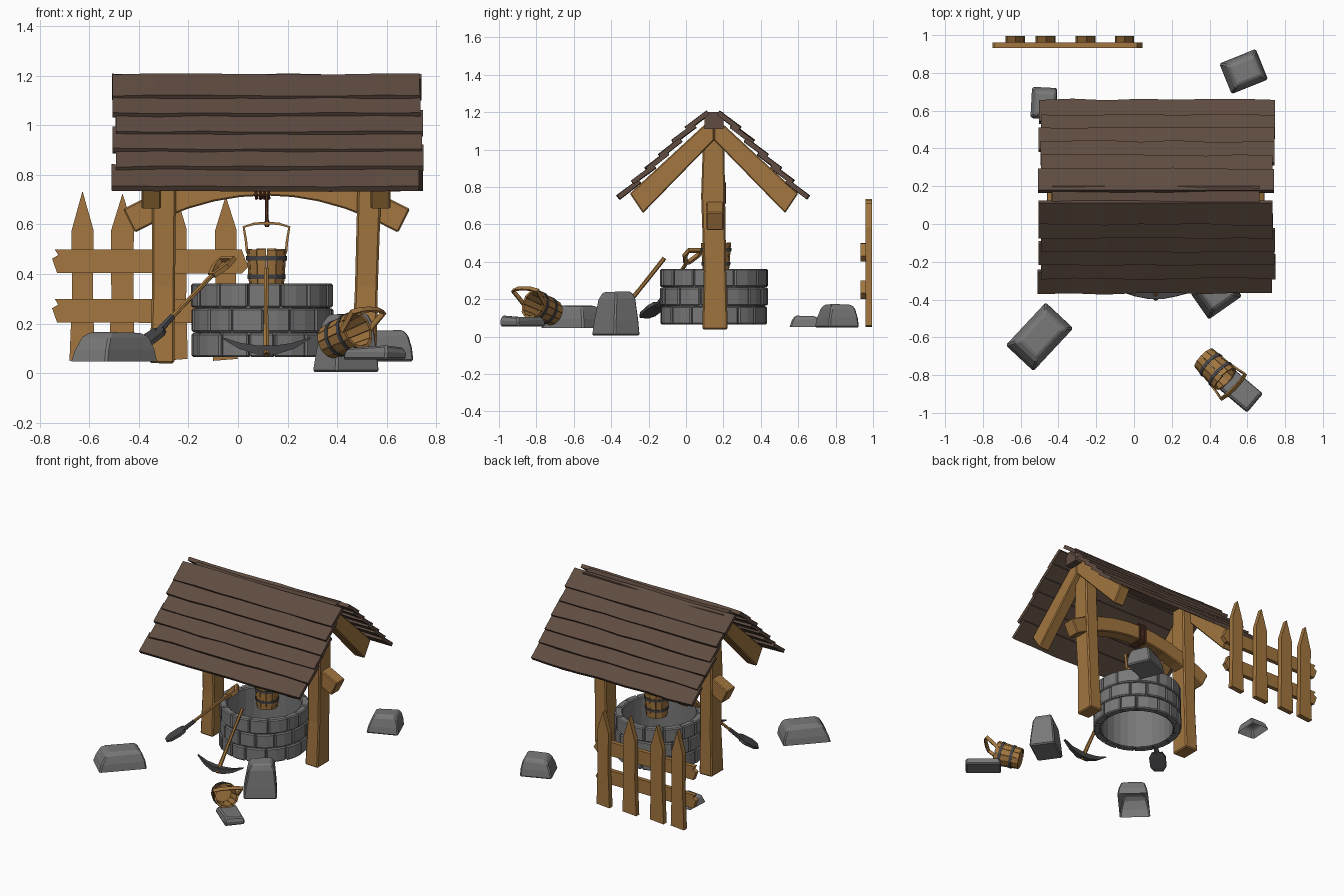
import bpy, math, random
from mathutils import Vector as V, Matrix as M

if "Cube" in bpy.data.objects:
    bpy.data.objects.remove(bpy.data.objects["Cube"])
random.seed(4)
J = lambda a: random.uniform(-a, a)

def material(name, col):
    m = bpy.data.materials.new(name)
    m.diffuse_color = (*col, 1)
    m.use_nodes = True
    m.node_tree.nodes["Principled BSDF"].inputs["Base Color"].default_value = m.diffuse_color
    return m

WOOD = material("wood", (0.36, 0.18, 0.05))
ROOF = material("roof_wood", (0.115, 0.072, 0.052))
IRON = material("iron", (0.06, 0.06, 0.065))
ROPE = material("rope", (0.11, 0.04, 0.02))
STONE = material("stone", (0.19, 0.19, 0.19))

def mesh(name, verts, faces, mat, bevel=0):
    me = bpy.data.meshes.new(name)
    me.from_pydata([tuple(v) for v in verts], [], faces)
    me.materials.append(mat)
    ob = bpy.data.objects.new(name, me)
    bpy.context.collection.objects.link(ob)
    if bevel:
        b = ob.modifiers.new("bevel", 'BEVEL')
        b.width, b.segments = bevel, 1
    return ob

def loft(name, rings, mat, bevel=0, caps=(True, True), closed=False):
    n, m = len(rings[0]), len(rings)
    f = []
    for i in range(m if closed else m - 1):
        a, b = i * n, (i + 1) % m * n
        f += [(a + k, a + (k + 1) % n, b + (k + 1) % n, b + k) for k in range(n)]
    if not closed:
        if caps[0]: f.append(tuple(range(n))[::-1])
        if caps[1]: f.append(tuple(range((m - 1) * n, m * n)))
    return mesh(name, [v for r in rings for v in r], f, mat, bevel)

def sweep(name, pts, sizes, mat, ref=(0, 1, 0), n=4, bevel=0, closed=False):
    """Sweep an n-sided section; sizes are half extents (along ref, across)."""
    pts = [V(p) for p in pts]
    if isinstance(sizes, tuple): sizes = [sizes] * len(pts)
    rings, c = [], len(pts)
    for i, p in enumerate(pts):
        q, r = (pts[(i + 1) % c], pts[i - 1]) if closed else (pts[min(i + 1, c - 1)], pts[max(i - 1, 0)])
        t = (q - r).normalized()
        a = V(ref)
        a = (a - t * a.dot(t)).normalized()
        b = t.cross(a)
        s = math.sqrt(2) if n == 4 else 1
        ang = [2 * math.pi * k / n + math.pi / n for k in range(n)]
        rings.append([p + a * sizes[i][0] * s * math.cos(w) + b * sizes[i][1] * s * math.sin(w) for w in ang])
    return loft(name, rings, mat, bevel, closed=closed)

def box(name, lo, hi, mat, bevel=0):
    (a, b, c), (d, e, f) = lo, hi
    return loft(name, [[(a, b, z), (d, b, z), (d, e, z), (a, e, z)] for z in (c, f)], mat, bevel)

def prism_x(name, prof, x0, x1, mat, bevel=0):
    return loft(name, [[(x, y, z) for y, z in prof] for x in (x0, x1)], mat, bevel)

# Roof: six overlapping planks on each slope, rough edges
RY = 0.145
for side, label in ((-1, "front"), (1, "back")):
    for i, zl in enumerate((1.10, 1.03, 0.955, 0.885, 0.815, 0.735)):
        d = 0.5 - (zl - 0.735)
        rings = []
        x0, x1 = -0.5 + J(0.01), 0.74 + J(0.01)
        tilt = J(0.006)
        for k in range(8):
            t, e, h = k / 7, J(0.005), J(0.003)
            prof = ((d + e, zl + h), (d - 0.115, zl + 0.087 + h), (d - 0.1, zl + 0.107 + h), (d + 0.014 + e, zl + 0.02 + h))
            rings.append([(x0 + (x1 - x0) * t, RY + side * y, z + tilt * (t - 0.5)) for y, z in prof])
        loft(f"roof_plank_{label}_{i+1}", rings, ROOF)
sweep("ridge_beam", [(-0.435, 0.15, 1.15), (-0.1, 0.15, 1.142), (0.3, 0.15, 1.15), (0.665, 0.15, 1.155)], (0.05, 0.045), ROOF)

# Rafters under the roof at both ends
for x0, x1, label in ((-0.39, -0.31, "left"), (0.535, 0.615, "right")):
    for s, sl in ((-1, "front"), (1, "back")):
        prof = [(0, 1.05), (0, 1.18), (0.45, 0.765), (0.38, 0.66)]
        prism_x(f"rafter_{label}_{sl}", [(0.15 + s * y, z) for y, z in prof], x0, x1, WOOD, 0.006)

# Posts, slightly crooked
for label, xs in (("left", (-0.307, -0.3, -0.298, -0.293)), ("right", (0.508, 0.518, 0.53, 0.535))):
    pts = [(x, y, z) for x, y, z in zip(xs, (0.155, 0.155, 0.145, 0.148), (0.04, 0.35, 0.75, 1.12))]
    sweep(f"post_{label}", pts, [(0.068, 0.05), (0.06, 0.046), (0.064, 0.048), (0.055, 0.045)], WOOD, bevel=0.008)

# Arched crossbeam carrying the rope
arch = [(0.115 + u * 0.555, 0.155, 0.77 - 0.155 * u * u) for u in [k / 5 - 1 for k in range(11)]]
sweep("arched_crossbeam", arch, (0.045, 0.053), WOOD, bevel=0.006)

# Well: three staggered brick courses round an inner ring
WX, WY = 0.1, 0.15
def arc_block(name, a0, a1, r0, r1, z0, z1, steps, bevel=0, closed=False):
    rings = []
    for k in range(steps if closed else steps + 1):
        a = a0 + (a1 - a0) * k / steps
        rings.append([(WX + r * math.cos(a), WY + r * math.sin(a), z) for r, z in ((r0, z0), (r1, z0), (r1, z1), (r0, z1))])
    return loft(name, rings, STONE, bevel, closed=closed)

arc_block("well_lining", 0, 2 * math.pi, 0.236, 0.272, 0.07, 0.355, 28, closed=True)
for c in range(3):
    cuts = [2 * math.pi * (k + 0.5 * (c % 2) + J(0.12)) / 14 for k in range(14)]
    cuts.append(cuts[0] + 2 * math.pi)
    for k in range(14):
        arc_block(f"well_brick_{c+1}_{k+1}", cuts[k] + 0.008, cuts[k + 1] - 0.008, 0.238, 0.286 + J(0.004),
                  0.065 + c * 0.1, 0.162 + c * 0.1, 2, 0.007)

# Buckets: staves, base, two hoops and a bail handle
def bucket(name, mat, bail):
    obs, H, N = [], 0.165, 12
    rad = lambda z: 0.069 + 0.012 * z / H
    P = lambda r, a, z: (r * math.cos(a), r * math.sin(a), z)
    for k in range(N):
        a0, a1 = 2 * math.pi * (k + 0.03) / N, 2 * math.pi * (k + 0.97) / N
        top = H + J(0.003)
        obs.append(loft(f"{name}_stave_{k+1}", [[P(rad(z) - 0.013, a0, z), P(rad(z), a0, z), P(rad(z), a1, z),
                   P(rad(z) - 0.013, a1, z)] for z in (0, top)], WOOD))
    A = [2 * math.pi * k / N for k in range(N)]
    obs.append(loft(f"{name}_base", [[P(0.064, a, z) for a in A] for z in (0.006, 0.02)], WOOD))
    for j, z in enumerate((0.045, 0.12)):
        rings = [[P(rad(h) + o, a, h) for o, h in ((-0.004, z), (0.004, z), (0.004, z + 0.018), (-0.004, z + 0.018))] for a in A]
        obs.append(loft(f"{name}_hoop_{j+1}", rings, IRON, closed=True))
    prof = [(-0.078, 0), (-0.083, 0.05), (-0.092, 0.105), (-0.05, 0.118), (0, 0.121), (0.05, 0.118), (0.092, 0.105), (0.083, 0.05), (0.078, 0)]
    s, c = math.sin(bail), math.cos(bail)
    pts = [(x, s * h, H - 0.015 + c * h) for x, h in prof]
    obs.append(sweep(f"{name}_handle", pts, (0.011, 0.005), WOOD, ref=(0, c, -s)))
    for o in obs: o.matrix_world = mat

bucket("hanging_bucket", M.Translation((0.115, 0.16, 0.335)), 0)
axis = V((0.68, -0.66, 0.3)).normalized()
side = V((0.66, 0.68, 0)).normalized()
rot = M((side, axis.cross(side), axis)).transposed().to_4x4()
bucket("fallen_bucket", M.Translation((0.37, -0.71, 0.125)) @ rot, 0.5)

# Rope: drop line and coils round the crossbeam
sweep("rope_line", [(0.117, 0.16, 0.595), (0.115, 0.16, 0.65), (0.117, 0.16, 0.72)], (0.007, 0.007), ROPE, n=6)
sweep("rope_knot", [(0.117, 0.16, 0.59), (0.117, 0.16, 0.605), (0.117, 0.16, 0.62)], [(0.008, 0.008), (0.012, 0.012), (0.007, 0.007)], ROPE, n=6)
for k in range(4):
    x = 0.075 + k * 0.016
    ring = [(x + J(0.002), 0.155 + y * 0.053, 0.768 + z * 0.062) for y, z in
            ((-1, -0.85), (-0.85, -1), (0.85, -1), (1, -0.85), (1, 0.85), (0.85, 1), (-0.85, 1), (-1, 0.85))]
    sweep(f"rope_coil_{k+1}", ring, (0.007, 0.007), ROPE, ref=(1, 0, 0), n=6, closed=True)

# Fence: four pointed pickets on two broken-ended rails
for i, (x, top, w) in enumerate(((-0.628, 0.735, 0.046), (-0.468, 0.725, 0.048), (-0.255, 0.73, 0.048), (-0.05, 0.715, 0.045))):
    prof = [(-w - 0.006, 0.05), (w + 0.004, 0.058), (w - 0.003, 0.3), (w - 0.002, 0.58), (0, top), (-w + 0.002, 0.575), (-w + 0.004, 0.3)]
    lean = J(0.008)
    loft(f"fence_picket_{i+1}", [[(x + px + lean * pz, y, pz) for px, pz in prof] for y in (0.96, 0.995)], WOOD)
for label, z, x1 in (("upper", 0.452, 0.045), ("lower", 0.252, 0.03)):
    prof = [(-0.73, -0.047), (x1 - 0.03, -0.05), (x1, -0.02), (x1 - 0.015, 0.005), (x1 - 0.03, 0.047), (-0.74, 0.048), (-0.725, 0.025), (-0.75, 0.01)]
    loft(f"fence_rail_{label}", [[(px, y, z + pz) for px, pz in prof] for y in (0.932, 0.962)], WOOD)

# Shovel leaning on the well
top, base = V((-0.095, 0.01, 0.405)), V((-0.325, -0.15, 0.165))
d = (top - base).normalized()
across = V((0.57, -0.82, 0))
sweep("shovel_shaft", [base + d * 0.05, (top + base) / 2, top], (0.01, 0.01), WOOD, ref=across, n=6)
sweep("shovel_socket", [base, base + d * 0.1], [(0.018, 0.016), (0.013, 0.013)], IRON, ref=across, n=6)
fwd = V((-0.6, -0.6, -0.5)).normalized()
sweep("shovel_blade", [base + d * 0.015, base + fwd * 0.02, base + fwd * 0.09, base + fwd * 0.125],
      [(0.035, 0.01), (0.055, 0.009), (0.052, 0.008), (0.03, 0.004)], IRON, ref=across)
grip = [top + across * u + d * v for u, v in ((-0.012, -0.01), (-0.042, 0.045), (-0.04, 0.085), (0.04, 0.085), (0.042, 0.045), (0.012, -0.01))]
sweep("shovel_grip", grip, (0.01, 0.01), WOOD, ref=d.cross(across), closed=True)

# Pickaxe leaning on the well
sweep("pickaxe_handle", [(0.115, -0.395, 0.075), (0.113, -0.25, 0.25), (0.115, -0.115, 0.42)],
      [(0.014, 0.016), (0.01, 0.011), (0.011, 0.012)], WOOD, ref=(1, 0, 0), n=6)
head = [(0.115 + 0.177 * u, -0.378 + 0.02 * u * u, 0.092 + 0.05 * u * u) for u in (-1, -0.6, -0.2, 0.2, 0.6, 1)]
sweep("pickaxe_head", head, [(0.003, 0.003), (0.012, 0.012), (0.02, 0.018), (0.02, 0.018), (0.012, 0.012), (0.007, 0.003)], IRON)

# Rocks: tapered faceted blocks
def rock(name, c, half, rot, z0, z1, profile, hollow=False):
    rings = []
    for s, t in profile:
        m = M.Rotation(math.radians(rot), 4, 'Z')
        rings.append([m @ V((sx * half[0] * s + 0.01 * t, sy * half[1] * s, 0)) + V((c[0], c[1], z0 + (z1 - z0) * t + (J(0.006) if t else 0)))
                      for sx, sy in ((-1, -1), (1, -1), (1, 1), (-1, 1))])
    loft(name, rings, STONE, 0.008, caps=(not hollow, True))

tall = ((1, 0), (0.93, 0.33), (0.78, 0.85), (0.6, 1))
low = ((1, 0), (0.93, 0.4), (0.78, 0.85), (0.6, 1))
rock("rock_big", (0.435, -0.375), (0.108, 0.085), 35, 0.005, 0.238, tall)
rock("rock_flat", (0.55, -0.872), (0.115, 0.066), -40, 0.055, 0.108, ((1, 0), (0.98, 0.6), (0.86, 1)))
rock("rock_front_left", (-0.5, -0.597), (0.155, 0.1), 47, 0.047, 0.16, low, True)
rock("rock_back_right", (0.58, 0.807), (0.105, 0.088), 22, 0.048, 0.17, low)
rock("rock_back_left", (-0.477, 0.64), (0.067, 0.083), -3, 0.052, 0.108, ((1, 0), (0.85, 0.7), (0.65, 1)), True)
